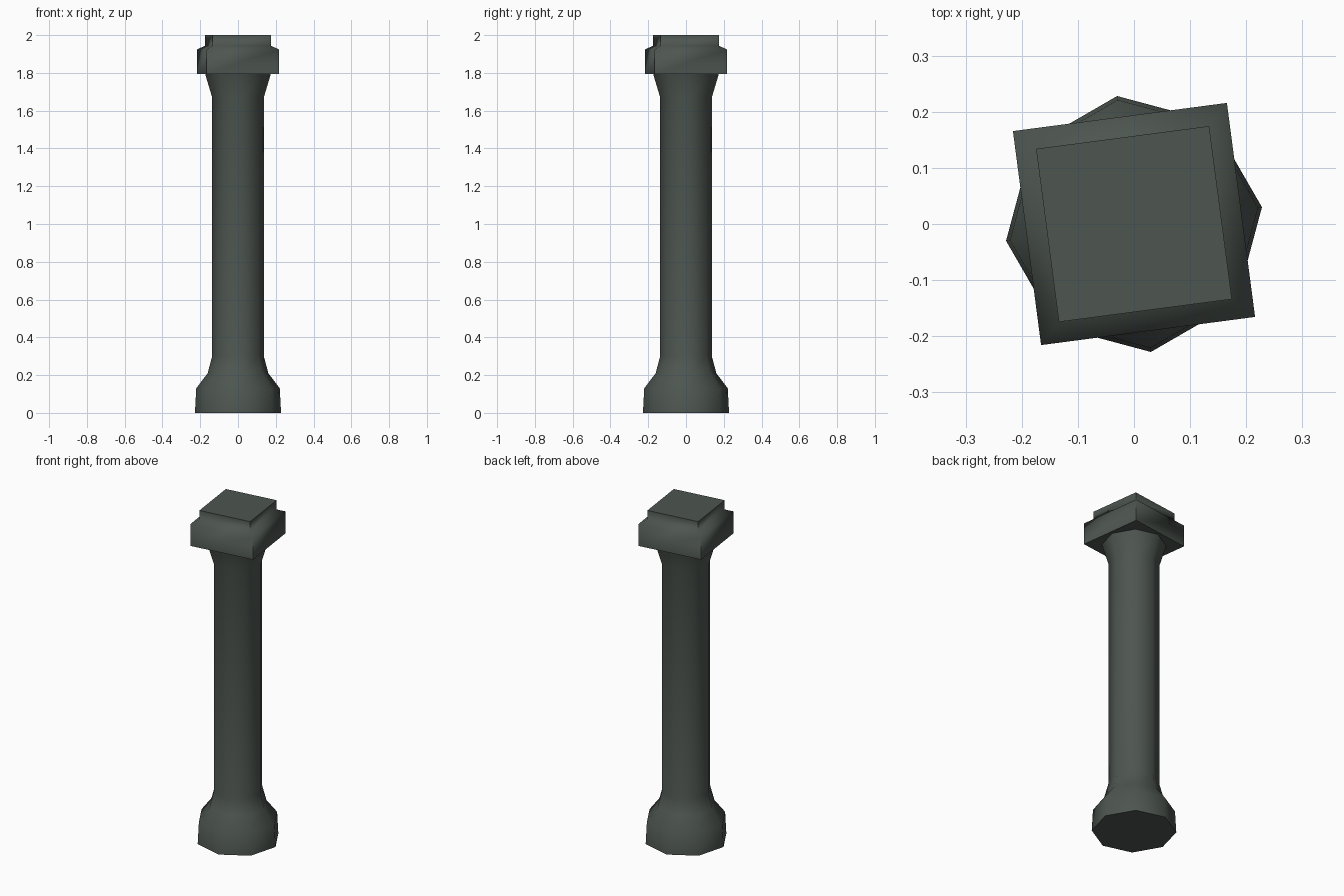
import bpy, bmesh, math

if "Cube" in bpy.data.objects:
    bpy.data.objects.remove(bpy.data.objects["Cube"])

stone = bpy.data.materials.new("dark grey green stone")
stone.diffuse_color = (0.075, 0.092, 0.081, 1.0)
stone.use_nodes = True
stone.node_tree.nodes["Principled BSDF"].inputs["Base Color"].default_value = stone.diffuse_color


def lathe(name, sides, turn, profile):
    """Stack polygon rings (radius, height) into a closed, smooth-shaded part."""
    bm = bmesh.new()
    rings = []
    for r, z in profile:
        angles = [math.radians(turn + 360 * i / sides) for i in range(sides)]
        rings.append([bm.verts.new((r * math.cos(a), r * math.sin(a), z)) for a in angles])
    for low, high in zip(rings, rings[1:]):
        for i in range(sides):
            j = (i + 1) % sides
            bm.faces.new((low[i], low[j], high[j], high[i]))
    bm.faces.new(rings[0][::-1])
    bm.faces.new(rings[-1])
    mesh = bpy.data.meshes.new(name)
    bm.to_mesh(mesh)
    bm.free()
    mesh.materials.append(stone)
    ob = bpy.data.objects.new(name, mesh)
    bpy.context.collection.objects.link(ob)
    bpy.ops.object.select_all(action='DESELECT')
    ob.select_set(True)
    bpy.context.view_layer.objects.active = ob
    bpy.ops.object.shade_smooth_by_angle(angle=math.radians(80))
    return ob


# Eight-sided shaft with a wide foot and flared neck
lathe("column_shaft", 8, 7.5, [
    (0.230, 0.0), (0.223, 0.13), (0.162, 0.21), (0.138, 0.30),
    (0.138, 1.67), (0.177, 1.80)])

# Square stepped capital, turned slightly
lathe("column_capital", 4, 52.5, [
    (0.272, 1.795), (0.272, 1.925), (0.220, 1.943), (0.220, 2.0)])
